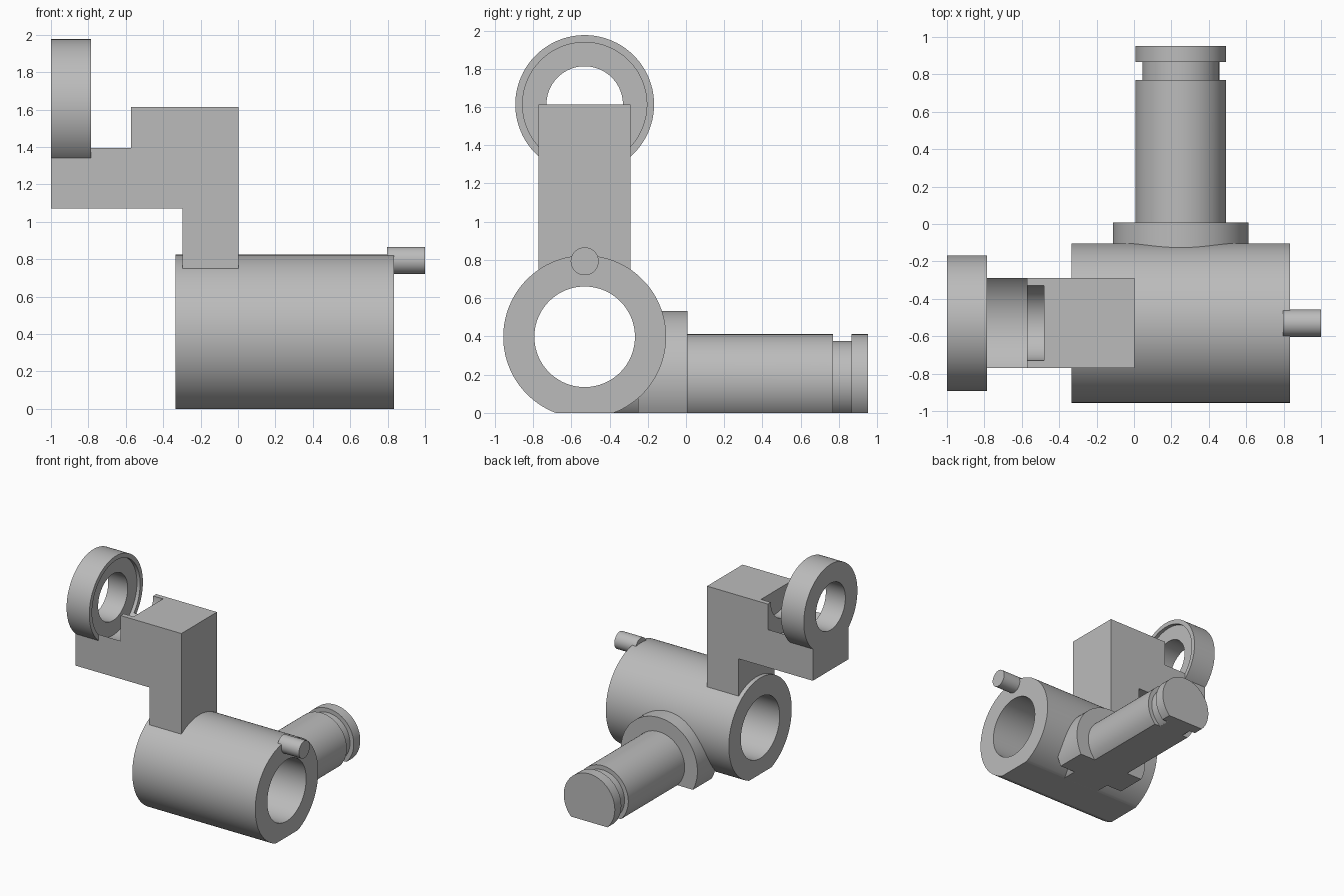
import bpy, bmesh, math
from mathutils import Vector

if "Cube" in bpy.data.objects:
    bpy.data.objects.remove(bpy.data.objects["Cube"], do_unlink=True)

GREY = (0.5, 0.5, 0.5, 1)
metal = bpy.data.materials.new("plain grey metal")
metal.use_nodes = True
metal.diffuse_color = GREY
metal.node_tree.nodes["Principled BSDF"].inputs["Base Color"].default_value = GREY

AXIS_Y = -0.53          # shared depth of all lengthwise bores
BORE = 0.263
SEGMENTS = 96


def finish(name, bm, floor=False):
    """Turn a bmesh into an object, optionally sliced flat at the floor."""
    if floor:
        bmesh.ops.bisect_plane(bm, geom=bm.verts[:] + bm.edges[:] + bm.faces[:],
                               plane_co=(0, 0, 0), plane_no=(0, 0, 1), clear_inner=True)
        bmesh.ops.holes_fill(bm, edges=[e for e in bm.edges if e.is_boundary])
    bmesh.ops.recalc_face_normals(bm, faces=bm.faces)
    mesh = bpy.data.meshes.new(name)
    bm.to_mesh(mesh)
    bm.free()
    mesh.materials.append(metal)
    obj = bpy.data.objects.new(name, mesh)
    bpy.context.collection.objects.link(obj)
    return obj


def lathe(name, axis, centre, profile, hollow=False, floor=False):
    """Turn (position, radius) pairs about the x or y axis."""
    bm = bmesh.new()
    rings = []
    for t, r in profile:
        ring = []
        for i in range(SEGMENTS):
            a = math.tau * (i + 0.5) / SEGMENTS
            u, w = r * math.cos(a), r * math.sin(a)
            p = (t, u, w) if axis == "x" else (u, t, w)
            ring.append(bm.verts.new(Vector(p) + Vector(centre)))
        rings.append(ring)
    pairs = list(zip(rings, rings[1:]))
    if hollow:
        pairs.append((rings[-1], rings[0]))
    else:
        bm.faces.new(rings[0])
        bm.faces.new(rings[-1])
    for a, b in pairs:
        for i in range(SEGMENTS):
            j = (i + 1) % SEGMENTS
            bm.faces.new((a[i], a[j], b[j], b[i]))
    return finish(name, bm, floor)


def cut(obj, cutter):
    mod = obj.modifiers.new("cut", "BOOLEAN")
    mod.operation = "DIFFERENCE"
    mod.solver = "EXACT"
    mod.object = cutter
    bpy.context.view_layer.objects.active = obj
    bpy.ops.object.modifier_apply(modifier=mod.name)


# Main barrel with through bore and flat underside
barrel_centre = (0, AXIS_Y, 0.398)
barrel = lathe("barrel", "x", barrel_centre,
               [(-0.333, BORE), (-0.333, 0.426), (0.833, 0.426), (0.833, BORE)],
               hollow=True, floor=True)

# Side shaft with retaining groove, and its collar
shaft_centre = (0.25, 0, 0.17)
shaft = lathe("side_shaft", "y", shaft_centre,
              [(-0.4, 0.242), (0.77, 0.242), (0.77, 0.206), (0.865, 0.206),
               (0.865, 0.242), (0.953, 0.242)], floor=True)
collar = lathe("shaft_collar", "y", shaft_centre,
               [(-0.25, 0.363), (0.007, 0.363)], floor=True)
bore_cutter = lathe("bore_cutter", "x", barrel_centre, [(-0.6, BORE), (1.1, BORE)])
for part in (shaft, collar):
    cut(part, bore_cutter)

# Locating pin
pin = lathe("locating_pin", "x", (0, AXIS_Y, 0.793), [(0.797, 0.073), (1, 0.073)])

# Stepped arm: side profile extruded in depth
bm = bmesh.new()
outline = [(0.003, 0.75), (0.003, 1.613), (-0.573, 1.613), (-1, 1.613),
           (-1, 1.07), (-0.297, 1.07), (-0.297, 0.75)]
face = bm.faces.new([bm.verts.new((x, AXIS_Y - 0.241, z)) for x, z in outline])
side = bmesh.ops.extrude_face_region(bm, geom=[face])
bmesh.ops.translate(bm, vec=(0, 0.482, 0),
                    verts=[v for v in side["geom"] if isinstance(v, bmesh.types.BMVert)])
arm = finish("stepped_arm", bm)

# Open the arm end: lower shelf, round trough, seat for the ring and blind socket
bm = bmesh.new()
bmesh.ops.create_cube(bm, size=1)
for v in bm.verts:
    v.co = (-0.573 if v.co.x > 0 else -1.2, AXIS_Y + v.co.y, 1.8 if v.co.z > 0 else 1.4)
shelf_cutter = finish("shelf_cutter", bm)
ring_centre = (0, AXIS_Y, 1.613)
trough_cutter = lathe("trough_cutter", "x", ring_centre,
                      [(-1.1, 0.363), (-0.785, 0.363), (-0.785, 0.325),
                       (-0.573, 0.325), (-0.573, 0.2), (-0.48, 0.2)])
cut(arm, shelf_cutter)
cut(arm, trough_cutter)

# Bearing ring with a shallow recess on its inner face
ring = lathe("bearing_ring", "x", ring_centre,
             [(-1, 0.2), (-1, 0.363), (-0.785, 0.363), (-0.785, 0.325),
              (-0.815, 0.325), (-0.815, 0.2)], hollow=True)

for cutter in (bore_cutter, shelf_cutter, trough_cutter):
    bpy.data.objects.remove(cutter, do_unlink=True)

# Smooth the turned surfaces, keep the edges crisp
bpy.ops.object.select_all(action="DESELECT")
for part in (barrel, shaft, collar, pin, arm, ring):
    part.select_set(True)
bpy.context.view_layer.objects.active = barrel
bpy.ops.object.shade_smooth_by_angle(angle=math.radians(30))
